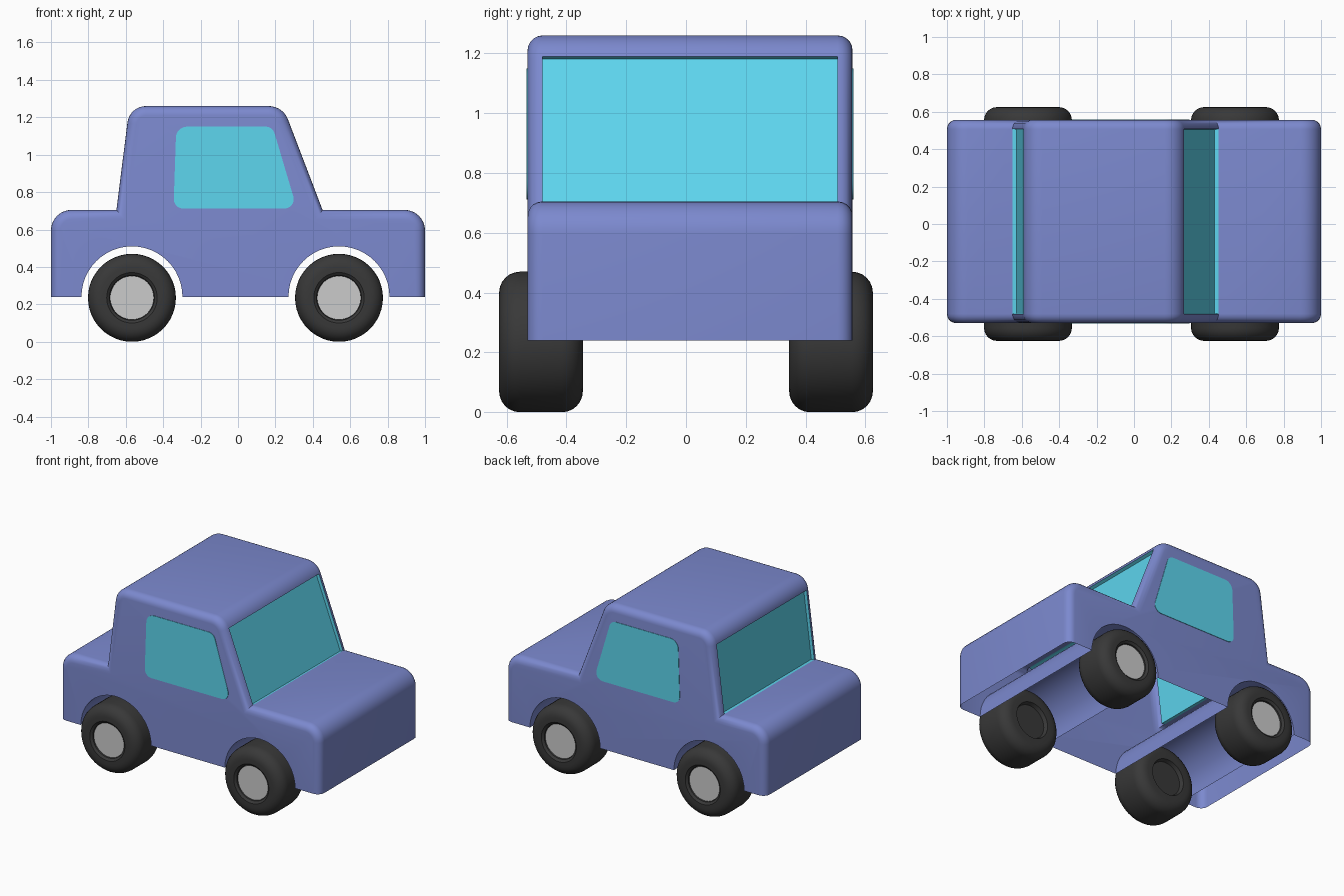
import bpy, bmesh, math
from mathutils import Vector

if "Cube" in bpy.data.objects:
    bpy.data.objects.remove(bpy.data.objects["Cube"])


def material(name, rgb):
    m = bpy.data.materials.new(name)
    m.diffuse_color = (*rgb, 1)
    m.use_nodes = True
    m.node_tree.nodes["Principled BSDF"].inputs["Base Color"].default_value = m.diffuse_color
    return m


PAINT = material("paint", (0.20, 0.25, 0.62))
GLASS = material("glass", (0.11, 0.67, 0.86))
RUBBER = material("rubber", (0.04, 0.04, 0.04))


def finish(bm, name, mats, angle=35):
    me = bpy.data.meshes.new(name)
    bm.to_mesh(me)
    bm.free()
    ob = bpy.data.objects.new(name, me)
    bpy.context.collection.objects.link(ob)
    for m in mats:
        me.materials.append(m)
    bpy.ops.object.select_all(action='DESELECT')
    ob.select_set(True)
    bpy.context.view_layer.objects.active = ob
    bpy.ops.object.shade_smooth_by_angle(angle=math.radians(angle))
    return ob


def rounded(points, seg=8):
    """Outline from (x, z, radius) corners, with filleted corners."""
    out = []
    n = len(points)
    for i, (x, z, r) in enumerate(points):
        p = Vector((x, z))
        if r == 0:
            out.append(p)
            continue
        a = (Vector(points[i - 1][:2]) - p).normalized()
        b = (Vector(points[(i + 1) % n][:2]) - p).normalized()
        half = a.angle(b) / 2
        c = p + (a + b).normalized() * (r / math.sin(half))
        start = p + a * (r / math.tan(half)) - c
        end = p + b * (r / math.tan(half)) - c
        sweep = start.angle(end)
        for k in range(seg + 1):
            t = k / seg
            v = (start * math.sin((1 - t) * sweep) + end * math.sin(t * sweep)) / math.sin(sweep)
            out.append(c + v)
    return out


def prism(outline, y0, y1):
    bm = bmesh.new()
    face = bm.faces.new([bm.verts.new((p.x, y0, p.y)) for p in outline])
    ext = bmesh.ops.extrude_face_region(bm, geom=[face])['geom']
    bmesh.ops.translate(bm, vec=(0, y1 - y0, 0),
                        verts=[v for v in ext if isinstance(v, bmesh.types.BMVert)])
    bmesh.ops.recalc_face_normals(bm, faces=bm.faces)
    return bm


WHEEL_X = (0.54, -0.567)
Y0, Y1, FLOOR = -0.53, 0.557, 0.24

# Body: side outline with wheel arches, extruded across the width
outline = rounded([(-1, FLOOR, 0), (-1, 0.705, 0.11), (-0.65, 0.705, 0), (-0.58, 1.26, 0.1),
                   (0.24, 1.26, 0.11), (0.452, 0.705, 0), (1, 0.705, 0.11), (1, FLOOR, 0)])
top_count = len(outline)
for cx in WHEEL_X:
    for k in range(25):
        a = math.pi * k / 24
        outline.append(Vector((cx + 0.27 * math.cos(a), FLOOR + 0.27 * math.sin(a))))
top_edges = {(round(p.x, 4), round(p.y, 4)) for p in outline[:top_count]}
bm = prism(outline, Y0, Y1)


def on_rim(e):
    a, b = e.verts
    same_side = abs(a.co.y - b.co.y) < 1e-4
    top = all((round(v.co.x, 4), round(v.co.z, 4)) in top_edges for v in e.verts)
    return same_side and top


bmesh.ops.bevel(bm, geom=[e for e in bm.edges if on_rim(e)], offset=0.05, segments=5,
                profile=0.5, affect='EDGES', clamp_overlap=False)
bm.normal_update()

# Recessed windscreen and rear window
panes = [f for f in bm.faces if f.calc_center_median().z > 0.8
         and abs(f.normal.x) > 0.85 and f.calc_area() > 0.3]
for f in panes:
    f.material_index = 1
bmesh.ops.inset_individual(bm, faces=panes, thickness=0.001, depth=-0.022)

# Open underside
bm.normal_update()
under = [f for f in bm.faces if all(abs(v.co.z - FLOOR) < 1e-3 for v in f.verts)]
bmesh.ops.delete(bm, geom=under, context='FACES')
finish(bm, "car_body", [PAINT, GLASS])

# Side windows, flush with the doors
window = rounded([(-0.345, 0.712, 0.05), (-0.33, 1.15, 0.06), (0.185, 1.15, 0.05), (0.315, 0.712, 0.05)])
for name, y in (("side_window_front", Y0), ("side_window_back", Y1)):
    finish(prism(window, y - 0.003, y + 0.003), name, [GLASS])


def lathe(profile, name, x, side, mats):
    bm = bmesh.new()
    vs = [bm.verts.new((x, side * y, 0.235 + r)) for r, y in profile]
    es = [bm.edges.new(p) for p in zip(vs, vs[1:])]
    bmesh.ops.spin(bm, geom=vs + es, cent=(x, 0, 0.235), axis=(0, 1, 0),
                   angle=math.tau, steps=48, use_duplicate=False)
    bmesh.ops.remove_doubles(bm, verts=bm.verts, dist=1e-4)
    bmesh.ops.recalc_face_normals(bm, faces=bm.faces)
    finish(bm, name, mats)


# Wheels: rounded tyre section plus pale hub disc
R, IN, OUT, C = 0.235, 0.345, 0.625, 0.07
arc = [math.pi / 2 * k / 6 for k in range(7)]
tyre = [(0, IN + 0.025), (0.115, IN + 0.025), (0.125, IN)]
tyre += [(R - C + C * math.sin(a), IN + C - C * math.cos(a)) for a in arc]
tyre += [(R - C + C * math.cos(a), OUT - C + C * math.sin(a)) for a in arc]
tyre += [(0.135, OUT), (0.12, OUT - 0.012), (0.118, OUT - 0.03), (0, OUT - 0.03)]
hub = [(0, OUT - 0.04), (0.117, OUT - 0.04), (0.117, OUT - 0.02), (0, OUT - 0.02)]
for end, x in zip(("nose", "tail"), WHEEL_X):
    for label, side in (("front", -1), ("back", 1)):
        lathe(tyre, f"tyre_{end}_{label}", x, side, [RUBBER])
        lathe(hub, f"hub_{end}_{label}", x, side, [])
